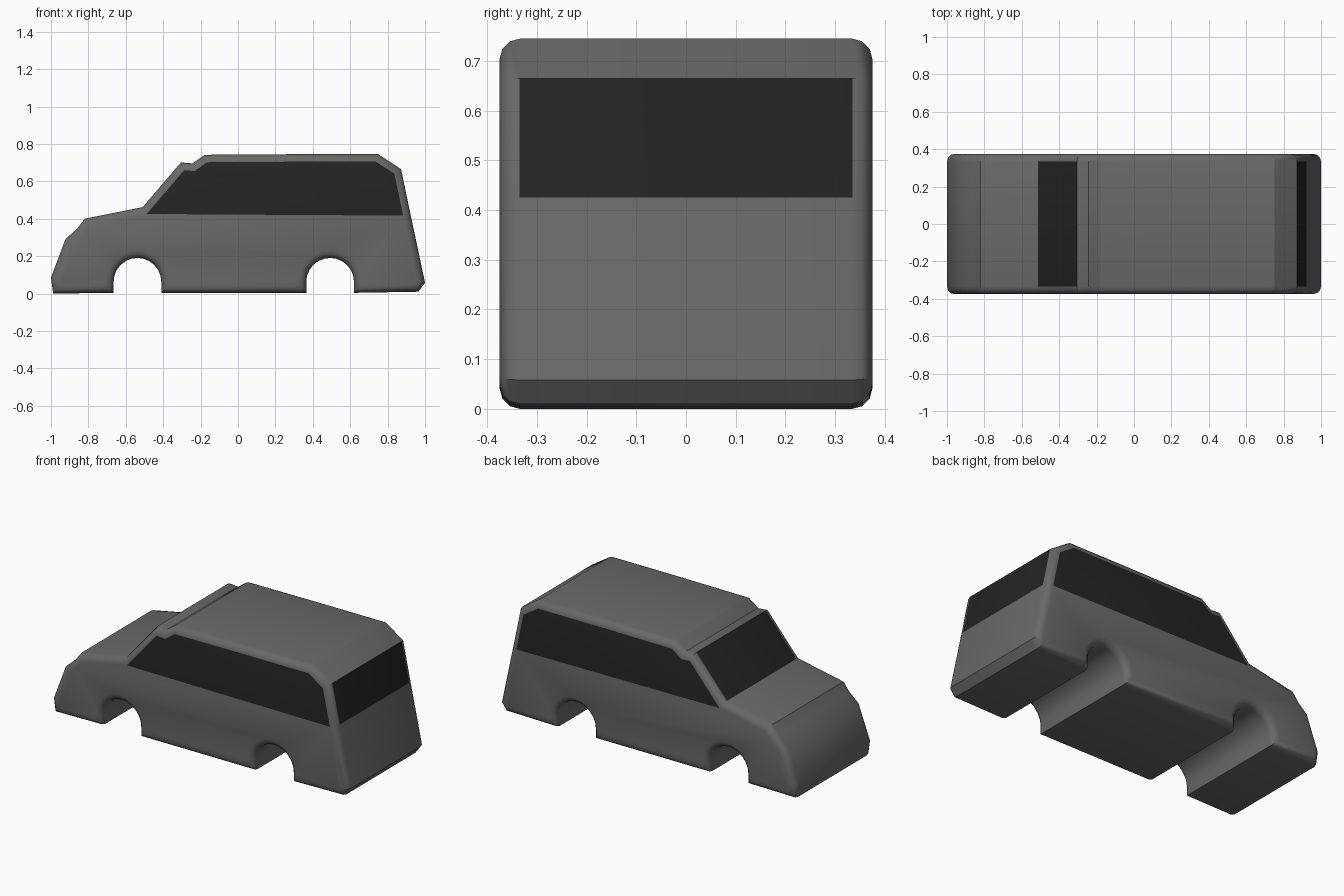
import bpy, bmesh
from math import sin, cos, pi, radians
from mathutils import Vector

if "Cube" in bpy.data.objects:
    bpy.data.objects.remove(bpy.data.objects["Cube"])

HALF_FLAT, ROUND, SEGS = 0.335, 0.04, 3


def material(name, grey):
    m = bpy.data.materials.new(name)
    m.diffuse_color = (grey, grey, grey, 1)
    m.use_nodes = True
    m.node_tree.nodes["Principled BSDF"].inputs["Base Color"].default_value = m.diffuse_color
    return m


def arch(cx, r=0.1275, cz=0.063, n=12):
    """Wheel arch outline, from its rear foot to its front foot."""
    arc = [(cx + r * cos(pi * i / n), cz + r * sin(pi * i / n)) for i in range(n + 1)]
    return [(cx + r, 0.004)] + arc + [(cx - r, 0.004)]


def inset(points, d):
    """Mitred inward offset of a clockwise outline."""
    out = []
    for i, p in enumerate(points):
        a = (p - points[i - 1]).normalized()
        b = (points[(i + 1) % len(points)] - p).normalized()
        n1, n2 = Vector((a.y, -a.x)), Vector((b.y, -b.x))
        out.append(p + (n1 + n2) * d / (1 + n1.dot(n2)))
    return out


# Side outline: nose, bonnet, windscreen, roof, tailgate, floor with arches
upper = [(-0.988, 0.0), (-1.0, 0.085), (-0.922, 0.292), (-0.86, 0.347), (-0.82, 0.4),
         (-0.51, 0.462), (-0.305, 0.701), (-0.243, 0.696), (-0.178, 0.742),
         (0.27, 0.745), (0.75, 0.745), (0.872, 0.665), (0.922, 0.425),
         (1.0, 0.058), (0.965, 0.01)]
SCREEN, REAR = 5, 11          # outline edges that carry the front and rear glass
outline = [Vector(p) for p in upper + arch(0.4925) + arch(-0.5375)]
N = len(outline)

# Rings across the width, shrinking along a quarter round towards each side
steps = [(HALF_FLAT + ROUND * sin(pi / 2 * k / SEGS), ROUND * (1 - cos(pi / 2 * k / SEGS)))
         for k in range(SEGS + 1)]
sections = [(-y, d) for y, d in reversed(steps)] + steps

bm = bmesh.new()
rings = [[bm.verts.new((p.x, y, p.y)) for p in inset(outline, d)] for y, d in sections]

# Body shell, with glass in the wide middle strip
for k in range(len(rings) - 1):
    for i in range(N):
        j = (i + 1) % N
        f = bm.faces.new((rings[k][i], rings[k][j], rings[k + 1][j], rings[k + 1][i]))
        if k == SEGS and i in (SCREEN, REAR):
            f.material_index = 1

# Flat sides: one side window above, one body panel below
for ring in (rings[0], rings[-1]):
    bm.faces.new(ring[SCREEN:REAR + 2]).material_index = 1
    bm.faces.new(ring[REAR + 1:] + ring[:SCREEN + 1])

bmesh.ops.recalc_face_normals(bm, faces=bm.faces)
mesh = bpy.data.meshes.new("car_body")
bm.to_mesh(mesh)
bm.free()
mesh.materials.append(material("body_grey", 0.14))
mesh.materials.append(material("window_glass", 0.017))

body = bpy.data.objects.new("car_body", mesh)
bpy.context.collection.objects.link(body)
bpy.context.view_layer.objects.active = body
body.select_set(True)
bpy.ops.object.shade_smooth_by_angle(angle=radians(32))
